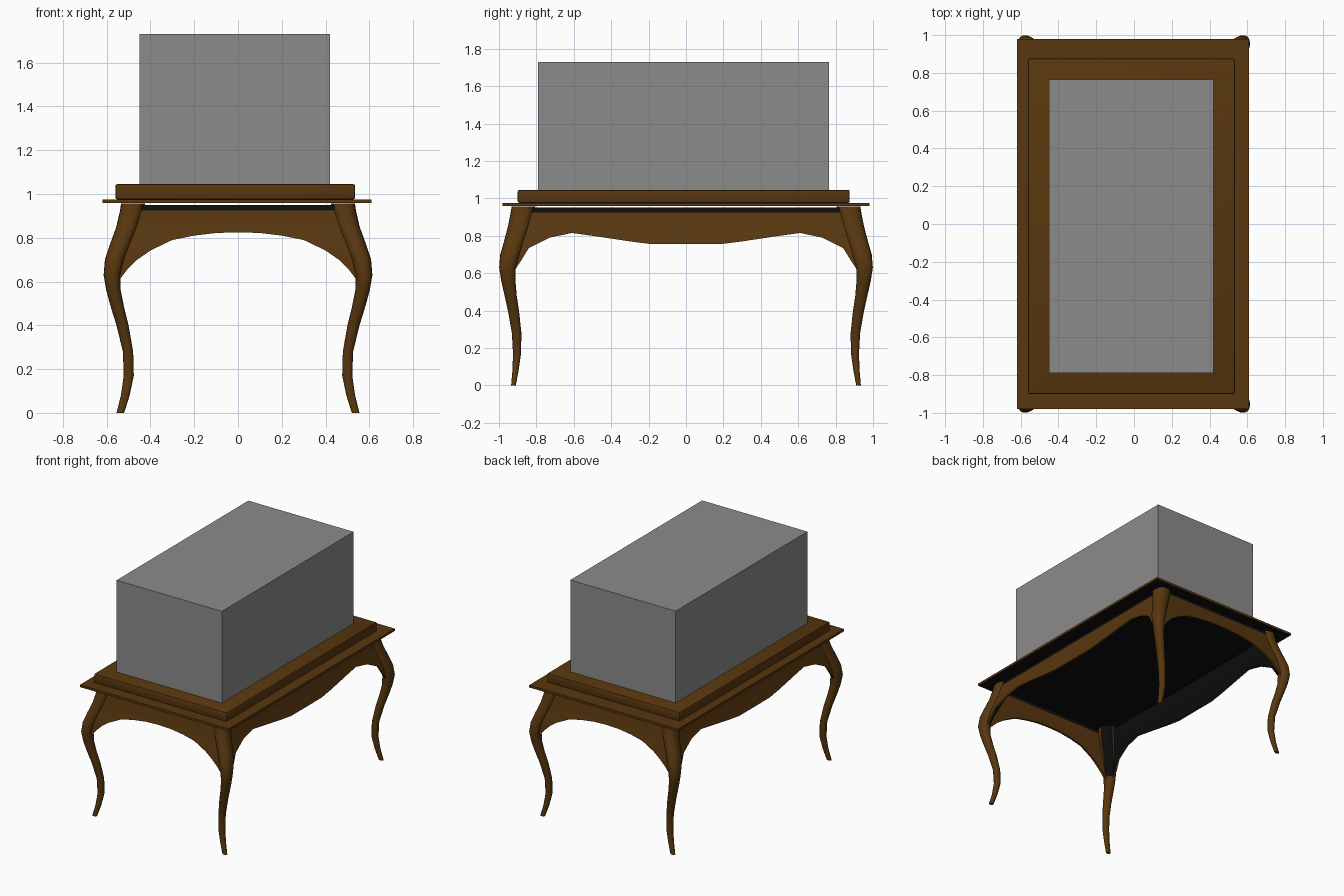
import bpy, bmesh, math

if "Cube" in bpy.data.objects:
    bpy.data.objects.remove(bpy.data.objects["Cube"])


def material(name, rgb):
    m = bpy.data.materials.new(name)
    m.diffuse_color = (*rgb, 1)
    m.use_nodes = True
    m.node_tree.nodes["Principled BSDF"].inputs["Base Color"].default_value = m.diffuse_color
    return m


BROWN = material("brown wood", (0.098, 0.038, 0.0045))
BLACK = material("black underside", (0.004, 0.004, 0.004))
GREY = material("grey case", (0.26, 0.26, 0.26))


def lerp(table, t):
    """Linear interpolation in a short (key, value) table."""
    if t <= table[0][0]:
        return table[0][1]
    for (a, va), (b, vb) in zip(table, table[1:]):
        if t <= b:
            return va + (vb - va) * (t - a) / (b - a)
    return table[-1][1]


def finish(bm, name, mats, smooth=True):
    bmesh.ops.recalc_face_normals(bm, faces=bm.faces)
    me = bpy.data.meshes.new(name)
    bm.to_mesh(me)
    bm.free()
    ob = bpy.data.objects.new(name, me)
    bpy.context.collection.objects.link(ob)
    for m in mats:
        me.materials.append(m)
    if smooth:
        bpy.ops.object.select_all(action='DESELECT')
        ob.select_set(True)
        bpy.context.view_layer.objects.active = ob
        bpy.ops.object.shade_smooth_by_angle(angle=math.radians(40))
    return ob


def box(name, x0, x1, y0, y1, z0, z1, mats, bevel=0, dark_below=False):
    bm = bmesh.new()
    bmesh.ops.create_cube(bm, size=1)
    for v in bm.verts:
        v.co = ((x0 + x1) / 2 + v.co.x * (x1 - x0),
                (y0 + y1) / 2 + v.co.y * (y1 - y0),
                (z0 + z1) / 2 + v.co.z * (z1 - z0))
    if bevel:
        bmesh.ops.bevel(bm, geom=bm.edges[:], offset=bevel, segments=2,
                        profile=0.5, affect='EDGES')
    bm.normal_update()
    for f in bm.faces:
        f.material_index = 1 if dark_below and f.normal.z < -0.9 else 0
    return finish(bm, name, mats, smooth=bool(bevel))


# Table top, raised slab and the case standing on it
box("table_top", -0.62, 0.61, -0.98, 0.98, 0.959, 0.976, [BROWN, BLACK], dark_below=True)
box("raised_slab", -0.56, 0.535, -0.90, 0.875, 0.976, 1.045, [BROWN], bevel=0.008)
box("display_case", -0.45, 0.42, -0.79, 0.765, 1.045, 1.73, [GREY])

# Cabriole legs: z, x inner, x outer, y inner, y outer
LEG = [
    (0.00, 0.520, 0.555, 0.910, 0.935),
    (0.08, 0.495, 0.535, 0.895, 0.928),
    (0.17, 0.476, 0.522, 0.882, 0.925),
    (0.28, 0.479, 0.526, 0.880, 0.931),
    (0.40, 0.500, 0.555, 0.893, 0.952),
    (0.48, 0.520, 0.580, 0.905, 0.970),
    (0.56, 0.536, 0.602, 0.912, 0.988),
    (0.63, 0.538, 0.614, 0.910, 0.999),
    (0.70, 0.520, 0.608, 0.890, 0.993),
    (0.77, 0.490, 0.585, 0.865, 0.973),
    (0.85, 0.455, 0.556, 0.835, 0.952),
    (0.92, 0.430, 0.540, 0.815, 0.938),
    (0.957, 0.425, 0.534, 0.805, 0.932),
]
SIDES = 20


def leg(name, sx, sy):
    bm = bmesh.new()
    rings = []
    for z, xi, xo, yi, yo in LEG:
        ring = []
        for i in range(SIDES):
            a = math.tau * i / SIDES
            c, s = math.cos(a), math.sin(a)
            c = math.copysign(abs(c) ** 0.85, c)
            s = math.copysign(abs(s) ** 0.85, s)
            ring.append(bm.verts.new((sx * ((xi + xo) / 2 + c * (xo - xi) / 2),
                                      sy * ((yi + yo) / 2 + s * (yo - yi) / 2), z)))
        rings.append(ring)
    for lo, hi in zip(rings, rings[1:]):
        for i in range(SIDES):
            j = (i + 1) % SIDES
            bm.faces.new((lo[i], lo[j], hi[j], hi[i]))
    bm.faces.new(rings[0])
    bm.faces.new(rings[-1])
    bmesh.ops.recalc_face_normals(bm, faces=bm.faces)
    # dark hidden faces at the inside of the knee
    for f in bm.faces:
        inward = -(f.normal.x * sx + f.normal.y * sy) / math.sqrt(2)
        f.material_index = 1 if inward > 0.7 and f.calc_center_median().z > 0.62 else 0
    finish(bm, name, [BROWN, BLACK])


for sx, nx in ((-1, "left"), (1, "right")):
    for sy, ny in ((-1, "front"), (1, "back")):
        leg(f"{ny}_{nx}_leg", sx, sy)

# Aprons: lower edge as (distance from middle, z), flaring outward to the knees
END_EDGE = [(0, 0.825), (0.1, 0.822), (0.2, 0.81), (0.3, 0.79), (0.4, 0.742),
            (0.46, 0.70), (0.51, 0.65), (0.54, 0.61)]
SIDE_EDGE = [(0, 0.755), (0.18, 0.755), (0.3, 0.77), (0.4, 0.785), (0.5, 0.80),
             (0.61, 0.815), (0.73, 0.79), (0.84, 0.735), (0.88, 0.67), (0.92, 0.61)]
END_OUT = [(0.61, 0.965), (0.70, 0.962), (0.77, 0.95), (0.85, 0.93), (0.95, 0.915)]
SIDE_OUT = [(0.61, 0.585), (0.70, 0.58), (0.77, 0.562), (0.85, 0.538), (0.95, 0.515)]
TOP, BAND, THICK, ROWS = 0.95, 0.925, 0.015, 7


def apron(name, edge, out, along_x, sign, dark_inside):
    bm = bmesh.new()
    us = [-u for u, z in reversed(edge[1:])] + [u for u, z in edge]

    def sheet(inset):
        grid = []
        for u in us:
            zb = lerp(edge, abs(u))
            zs = [zb + (BAND - zb) * r / ROWS for r in range(ROWS + 1)] + [TOP]
            col = []
            for z in zs:
                # keep the ends tucked inside the legs as they taper
                limit = lerp([(r[0], (r[1] + r[2]) / 2 if along_x else (r[3] + r[4]) / 2)
                              for r in LEG], z)
                t = max(-limit, min(limit, u))
                d = sign * (lerp(out, z) - inset)
                col.append(bm.verts.new((t, d, z) if along_x else (d, t, z)))
            grid.append(col)
        return grid

    outer, inner = sheet(0), sheet(THICK)
    n, m = len(us), ROWS + 2
    for i in range(n - 1):
        for k in range(m - 1):
            for g in (outer, inner):
                f = bm.faces.new((g[i][k], g[i + 1][k], g[i + 1][k + 1], g[i][k + 1]))
                top_band = k == m - 2
                f.material_index = int(top_band or (g is inner and dark_inside))
        for k in (0, m - 1):
            f = bm.faces.new((outer[i][k], outer[i + 1][k], inner[i + 1][k], inner[i][k]))
            f.material_index = int(k > 0)
    for i in (0, n - 1):
        for k in range(m - 1):
            bm.faces.new((outer[i][k], outer[i][k + 1], inner[i][k + 1], inner[i][k]))
    finish(bm, name, [BROWN, BLACK])


apron("front_apron", END_EDGE, END_OUT, True, -1, False)
apron("back_apron", END_EDGE, END_OUT, True, 1, False)
apron("left_apron", SIDE_EDGE, SIDE_OUT, False, -1, True)
apron("right_apron", SIDE_EDGE, SIDE_OUT, False, 1, True)
